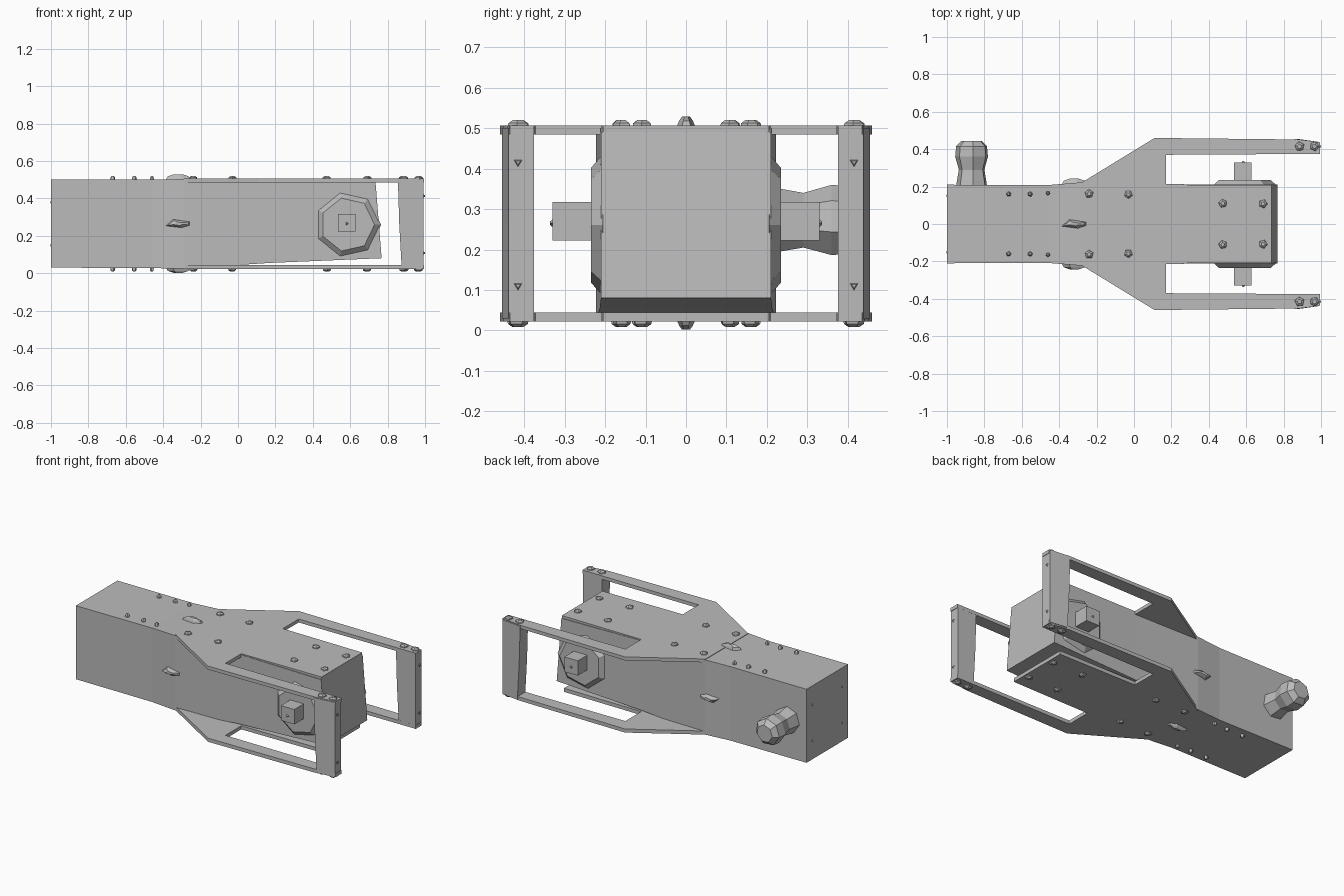
import bpy, bmesh, math
from mathutils import Vector, Matrix

cube = bpy.data.objects.get("Cube")
if cube:
    bpy.data.objects.remove(cube, do_unlink=True)

grey = bpy.data.materials.new("grey metal")
grey.use_nodes = True
colour = (0.5, 0.5, 0.5, 1)
grey.diffuse_color = colour
grey.node_tree.nodes["Principled BSDF"].inputs["Base Color"].default_value = colour

MID = 0.265  # height of the long axis


def finish(name, bm):
    bmesh.ops.recalc_face_normals(bm, faces=bm.faces)
    mesh = bpy.data.meshes.new(name)
    bm.to_mesh(mesh)
    bm.free()
    mesh.materials.append(grey)
    ob = bpy.data.objects.new(name, mesh)
    bpy.context.collection.objects.link(ob)
    return ob


def loft(name, rings):
    """Skin a list of equal-length rings and cap both ends."""
    bm = bmesh.new()
    loops = [[bm.verts.new(p) for p in ring] for ring in rings]
    n = len(loops[0])
    for a, b in zip(loops, loops[1:]):
        for i in range(n):
            j = (i + 1) % n
            bm.faces.new((a[i], a[j], b[j], b[i]))
    bm.faces.new(loops[0])
    bm.faces.new(loops[-1])
    return finish(name, bm)


def section(x_low, x_high, half, low, high):
    return [(x_low, -half, low), (x_low, half, low), (x_high, half, high), (x_high, -half, high)]


def lathe(name, base, axis, profile, sides, turn=0.0):
    """Low-poly turned part; profile holds (radius, distance along axis)."""
    rot = Vector((0, 0, 1)).rotation_difference(Vector(axis)).to_matrix()
    rings = []
    for r, d in profile:
        ring = []
        for i in range(sides):
            a = turn + math.tau * i / sides
            ring.append(Vector(base) + rot @ Vector((r * math.cos(a), r * math.sin(a), d)))
        rings.append(ring)
    return loft(name, rings)


def box(name, centre, size):
    bm = bmesh.new()
    bmesh.ops.create_cube(bm, size=1, matrix=Matrix.Translation(centre) @ Matrix.Diagonal((*size, 1)))
    return finish(name, bm)


# Handle and head housing, with a slight swell at the joint
loft("handle", [section(-1, -1, 0.21, 0.03, 0.5),
                section(-0.46, -0.46, 0.208, 0.027, 0.5),
                section(-0.29, -0.29, 0.222, 0.025, 0.503)])
loft("housing", [section(-0.29, -0.29, 0.222, 0.025, 0.503),
                 section(0.17, 0.17, 0.213, 0.055, 0.5),
                 section(0.768, 0.735, 0.21, 0.08, 0.49)])


# Forked plates above and below the housing
def fork(name, low, high, nose):
    half = [(-0.29, 0.215), (0.11, 0.46), (0.86, 0.452), (0.995, 0.435),
            (0.995, 0.375), (0.17, 0.37), (0.17, 0.21), (nose, 0.205)]
    outline = half + [(x, -y) for x, y in reversed(half)]
    return loft(name, [[(x, y, z) for x, y in outline] for z in (low, high)])


fork("lower_fork_plate", 0.022, 0.045, 0.72)
fork("upper_fork_plate", 0.484, 0.506, 0.735)

# Uprights that join the fork tips
for side in (-1, 1):
    word = "left" if side < 0 else "right"
    rings = []
    for z, back in ((0.03, 0.875), (MID, 0.862), (0.5, 0.855)):
        rings.append([(back, side * 0.375, z), (0.992, side * 0.375, z),
                      (0.992, side * 0.438, z), (back, side * 0.455, z)])
    loft(f"{word}_fork_upright", rings)
    for z in (0.11, 0.415):
        lathe(f"{word}_upright_rivet", (0.985, side * 0.415, z), (1, 0, 0),
              [(0.016, 0), (0.006, 0.014)], 3)
    # Side boss with square axle stub
    lathe(f"{word}_axle_boss", (0.585, side * 0.205, 0.26), (0, side, 0),
          [(0.18, 0), (0.145, 0.03)], 7)
    box(f"{word}_axle_stub", (0.582, side * 0.275, 0.27), (0.095, 0.11, 0.095))
    lathe(f"{word}_axle_pin", (0.582, side * 0.326, 0.265), (0, side, 0),
          [(0.014, 0), (0.005, 0.01)], 3)

# Knob on the back of the handle
lathe("handle_knob", (-0.867, 0.2, 0.27), (0, 1, 0),
      [(0.085, 0), (0.08, 0.035), (0.07, 0.09), (0.09, 0.16), (0.085, 0.215), (0.055, 0.245)], 7, 0.3)

# Raised latches on all four sides of the joint
for k in range(4):
    a = k * math.pi / 2
    out = Vector((0, math.sin(a), math.cos(a)))
    across = Vector((0, out.z, -out.y))
    reach = 0.236 if k % 2 == 0 else 0.215
    centre = Vector((-0.32, 0, MID)) + out * reach
    rings = []
    for length, width, lift in ((0.065, 0.024, 0), (0.055, 0.017, 0.017), (0.025, 0.01, 0.027)):
        rings.append([centre + Vector((sx * length, 0, 0)) + across * sy * width + out * lift
                      for sx, sy in ((-1, -0.5), (0.3, -1), (1, -0.4), (1, 0.5), (-0.4, 1))])
    loft("joint_latch", rings)

# Bolt heads mirrored across the plates, top and bottom
bolts = [(-0.67, 0.16, 0.014), (-0.555, 0.16, 0.014), (-0.46, 0.165, 0.012),
         (-0.24, 0.162, 0.025), (-0.03, 0.158, 0.024), (0.475, 0.11, 0.025),
         (0.69, 0.108, 0.025), (0.885, 0.415, 0.028), (0.965, 0.415, 0.027)]
for x, y, r in bolts:
    for side in (-1, 1):
        for up in (-1, 1):
            base = 0.5 if up > 0 else 0.028
            lathe("plate_bolt", (x, side * y, base), (0, 0, up),
                  [(r, 0), (r * 0.9, 0.012), (r * 0.45, 0.02)], 5, x * 9)

# Small rivets on the butt of the handle
for y in (-0.15, 0.15):
    for z in (0.15, 0.38):
        lathe("butt_rivet", (-0.995, y, z), (-1, 0, 0), [(0.013, 0), (0.005, 0.008)], 4)
